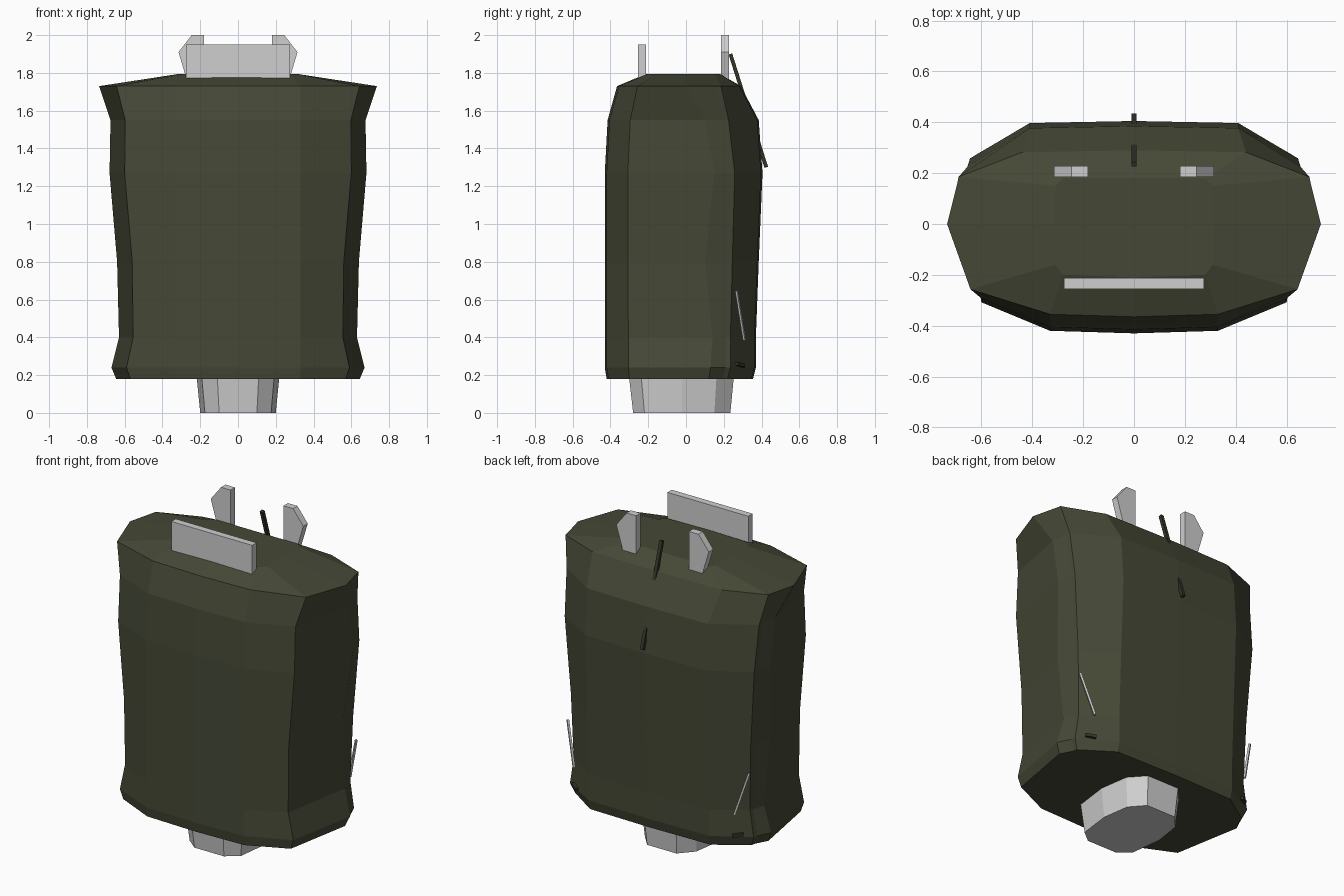
import bpy, bmesh
from mathutils import Vector

if "Cube" in bpy.data.objects:
    bpy.data.objects.remove(bpy.data.objects["Cube"])


def material(name, rgb):
    m = bpy.data.materials.new(name)
    m.diffuse_color = (*rgb, 1)
    m.use_nodes = True
    m.node_tree.nodes["Principled BSDF"].inputs["Base Color"].default_value = m.diffuse_color
    return m


GREEN = material("olive green", (0.060, 0.066, 0.037))
DARK = material("dark olive", (0.032, 0.036, 0.021))
GREY = material("light grey", (0.62, 0.62, 0.62))


def finish(name, bm, mat):
    bmesh.ops.recalc_face_normals(bm, faces=bm.faces)
    me = bpy.data.meshes.new(name)
    bm.to_mesh(me)
    bm.free()
    me.materials.append(mat)
    ob = bpy.data.objects.new(name, me)
    bpy.context.collection.objects.link(ob)
    return ob


def loft(name, rings, mat):
    """Skin a stack of closed rings and cap both ends."""
    bm = bmesh.new()
    vr = [[bm.verts.new(p) for p in r] for r in rings]
    n = len(vr[0])
    for a, b in zip(vr, vr[1:]):
        for i in range(n):
            j = (i + 1) % n
            bm.faces.new((a[i], a[j], b[j], b[i]))
    bm.faces.new(vr[0])
    bm.faces.new(vr[-1])
    return finish(name, bm, mat)


def mirror_ring(half, z):
    """Right half outline (front to back) completed on the left."""
    left = [(-x, y) for x, y in reversed(half) if x > 1e-5]
    return [(x, y, z) for x, y in half + left]


def rod(name, a, b, w, d, mat):
    """Thin square bar between two points."""
    a, b = Vector(a), Vector(b)
    q = (b - a).to_track_quat('Z', 'Y')
    corners = [(-w, -d), (w, -d), (w, d), (-w, d)]
    return loft(name, [[p + q @ Vector((x / 2, y / 2, 0)) for x, y in corners]
                       for p in (a, b)], mat)


# Body: z, front y, front corner x/y, side x/y, back corner x/y, back y
levels = [
    (0.18, -0.420, 0.570, -0.300, 0.645, 0.12, 0.600, 0.22, 0.355),
    (0.24, -0.430, 0.590, -0.305, 0.670, 0.13, 0.625, 0.235, 0.370),
    (0.40, -0.430, 0.555, -0.305, 0.630, 0.14, 0.600, 0.235, 0.370),
    (0.80, -0.430, 0.560, -0.308, 0.640, 0.10, 0.612, 0.245, 0.385),
    (1.27, -0.430, 0.600, -0.308, 0.680, 0.15, 0.645, 0.258, 0.405),
    (1.55, -0.415, 0.597, -0.295, 0.675, 0.10, 0.655, 0.225, 0.385),
    (1.73, -0.365, 0.643, -0.257, 0.735, 0.00, 0.690, 0.185, 0.290),
]
rings = []
for z, yf, cx, cy, sx, sy, bx, by, yb in levels:
    kx = 0.44 if z > 1.7 else 0.41
    rings.append(mirror_ring([(0, yf), (0.33, yf + 0.01), (cx, cy), (sx, sy),
                              (bx + 0.005, by - 0.025), (bx, by),
                              (kx, yb - 0.008), (0, yb)], z))
# Raised flat crown
rings.append(mirror_ring([(0, -0.21), (0.28, -0.20), (0.31, -0.16), (0.31, 0.0),
                          (0.31, 0.10), (0.31, 0.15), (0.28, 0.18), (0, 0.18)], 1.795))
loft("body", rings, GREEN)

# Tapered foot plug under the body
foot = [(0.10, -0.28), (0.175, -0.22), (0.20, -0.02), (0.175, 0.15), (0.10, 0.235)]
loft("base_plug", [mirror_ring(foot, 0),
                   mirror_ring([(x * 1.1, y * 1.08) for x, y in foot], 0.20)], GREY)


def plate(name, outline, y0, y1):
    return loft(name, [[(x, y, z) for x, z in outline] for y in (y0, y1)], GREY)


# Upright plates on top
plate("front_plate", [(-0.275, 1.77), (0.275, 1.77), (0.275, 1.95), (-0.275, 1.95)],
      -0.255, -0.213)
tab = [(0.18, 1.76), (0.27, 1.76), (0.315, 1.91), (0.245, 2.0), (0.18, 2.0)]
for s, side in ((1, "right"), (-1, "left")):
    plate(side + "_back_tab", [(s * x, z) for x, z in tab], 0.185, 0.228)
    # Slanted strips and small ticks on the rear corners
    rod(side + "_side_strip", (s * 0.617, 0.268, 0.645), (s * 0.545, 0.31, 0.385),
        0.012, 0.012, GREY)
    rod(side + "_side_tick", (s * 0.58, 0.27, 0.26), (s * 0.53, 0.305, 0.25),
        0.018, 0.018, DARK)

# Slanted stick through the upper back
rod("back_stick", (0, 0.235, 1.90), (0, 0.425, 1.30), 0.02, 0.02, DARK)
